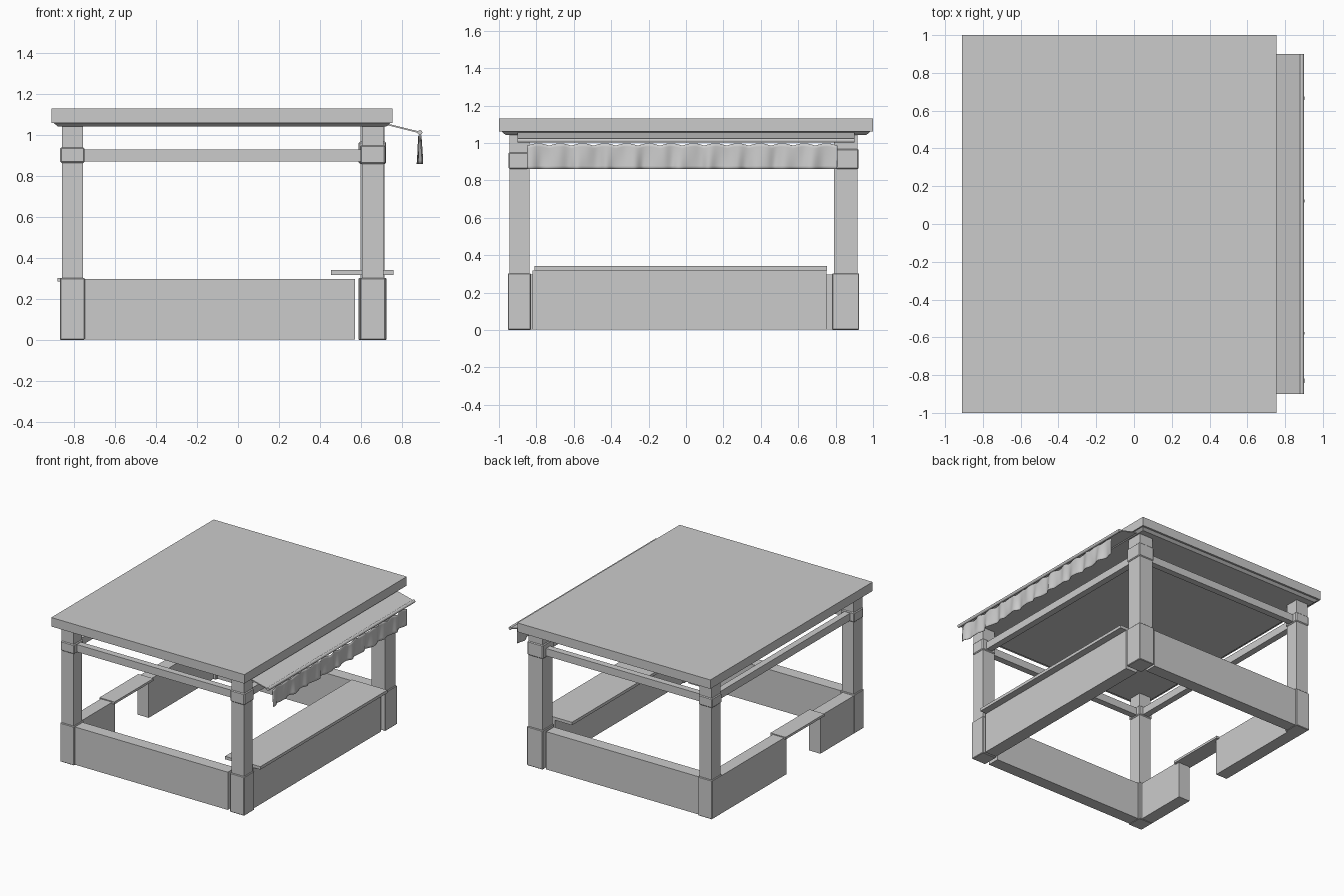
import bpy, bmesh, math

if "Cube" in bpy.data.objects:
    bpy.data.objects.remove(bpy.data.objects["Cube"])


def finish(name, bm, smooth=False):
    bmesh.ops.recalc_face_normals(bm, faces=bm.faces)
    me = bpy.data.meshes.new(name)
    bm.to_mesh(me)
    bm.free()
    for p in me.polygons:
        p.use_smooth = smooth
    ob = bpy.data.objects.new(name, me)
    bpy.context.collection.objects.link(ob)
    return ob


def box(name, x, y, z, bevel=0.0, taper=0.0):
    """Box from ranges; taper insets the bottom face."""
    bm = bmesh.new()
    bmesh.ops.create_cube(bm, size=1)
    for v in bm.verts:
        inset = taper if v.co.z < 0 else 0
        v.co = [(r[0] + t) if c < 0 else (r[1] - t)
                for c, r, t in zip(v.co, (x, y, z), (inset, inset, 0))]
    ob = finish(name, bm)
    if bevel:
        m = ob.modifiers.new("edge_bevel", 'BEVEL')
        m.width, m.segments = bevel, 1
    return ob


def grow(r, d):
    return (r[0] - d, r[1] + d)


# roof slab with a chamfered underside
box("roof", (-0.91, 0.755), (-1, 1), (1.06, 1.13))
box("roof_underside", (-0.90, 0.745), (-0.985, 0.985), (1.043, 1.06), taper=0.02)

# corner posts: x range, y range, collar height range
corners = {
    "front_left": ((-0.86, -0.757), (-0.943, -0.838), (0.865, 0.94)),
    "front_right": ((0.605, 0.711), (-0.943, -0.838), (0.86, 0.95)),
    "back_left": ((-0.86, -0.757), (0.805, 0.912), (0.865, 0.94)),
    "back_right": ((0.597, 0.715), (0.79, 0.917), (0.86, 0.968)),
}
for name, (x, y, z) in corners.items():
    box(name + "_post", x, y, (0.28, 1.05))
    box(name + "_base", grow(x, 0.009), grow(y, 0.009), (0, 0.303), 0.004)
    box(name + "_collar", grow(x, 0.008), grow(y, 0.006), z, 0.006)

# low walls, with a doorway in the left side
box("front_wall", (-0.76, 0.57), (-0.94, -0.845), (0.003, 0.297))
box("back_wall", (-0.76, 0.57), (0.815, 0.91), (0.003, 0.297))
box("left_wall_front", (-0.868, -0.77), (-0.84, -0.415), (0.003, 0.297))
box("left_wall_back", (-0.868, -0.77), (0.0, 0.81), (0.003, 0.297))
box("right_wall", (0.605, 0.705), (-0.82, 0.752), (0.003, 0.318))

# counter boards
box("serving_counter", (0.455, 0.76), (-0.81, 0.755), (0.318, 0.341))
box("door_flap", (-0.88, -0.75), (-0.45, 0.03), (0.286, 0.304))

# upper rails between the posts
for name, y in (("front", -0.89), ("back", 0.858)):
    box(name + "_rail", (-0.76, 0.61), (y - 0.025, y + 0.025), (0.872, 0.93))
for name, x in (("left", -0.808), ("right", 0.657)):
    box(name + "_rail", (x - 0.025, x + 0.025), (-0.85, 0.82), (0.872, 0.93))

# sloping awning board
bm = bmesh.new()
profile = [(0.70, 1.056), (0.70, 1.064), (0.885, 1.018), (0.885, 1.010)]
face = bm.faces.new([bm.verts.new((x, -0.9, z)) for x, z in profile])
ext = bmesh.ops.extrude_face_region(bm, geom=[face])
for v in ext["geom"]:
    if isinstance(v, bmesh.types.BMVert):
        v.co.y = 0.9
finish("awning_board", bm)

# awning rod
bpy.ops.mesh.primitive_cylinder_add(vertices=12, radius=0.012, depth=1.80,
                                    location=(0.888, 0, 1.013),
                                    rotation=(math.pi / 2, 0, 0))
bpy.context.object.name = "awning_rod"
bpy.ops.object.shade_smooth_by_angle()

# hanging cloth with irregular folds and a scalloped top edge
bm = bmesh.new()
nu, nv = 160, 8
rows = []
for i in range(nu + 1):
    u = i / nu
    y = -0.85 + 1.66 * u
    top = 0.985 + 0.013 * abs(math.sin(u * 14 * math.pi))
    row = []
    for j in range(nv + 1):
        t = j / nv
        fold = (math.sin(u * 76 + 1.2 * t) + 0.6 * math.sin(u * 43 + 1.5 - t)
                + 0.35 * math.sin(u * 131))
        x = 0.888 + 0.008 * fold * (0.45 + 0.55 * t)
        z = top + (0.86 - top) * t
        row.append(bm.verts.new((x, y + 0.006 * math.sin(u * 60) * t, z)))
    rows.append(row)
for a, b in zip(rows, rows[1:]):
    for j in range(nv):
        bm.faces.new((a[j], b[j], b[j + 1], a[j + 1]))
cloth = finish("awning_cloth", bm, smooth=True)
m = cloth.modifiers.new("thickness", 'SOLIDIFY')
m.thickness, m.offset = 0.003, 0
